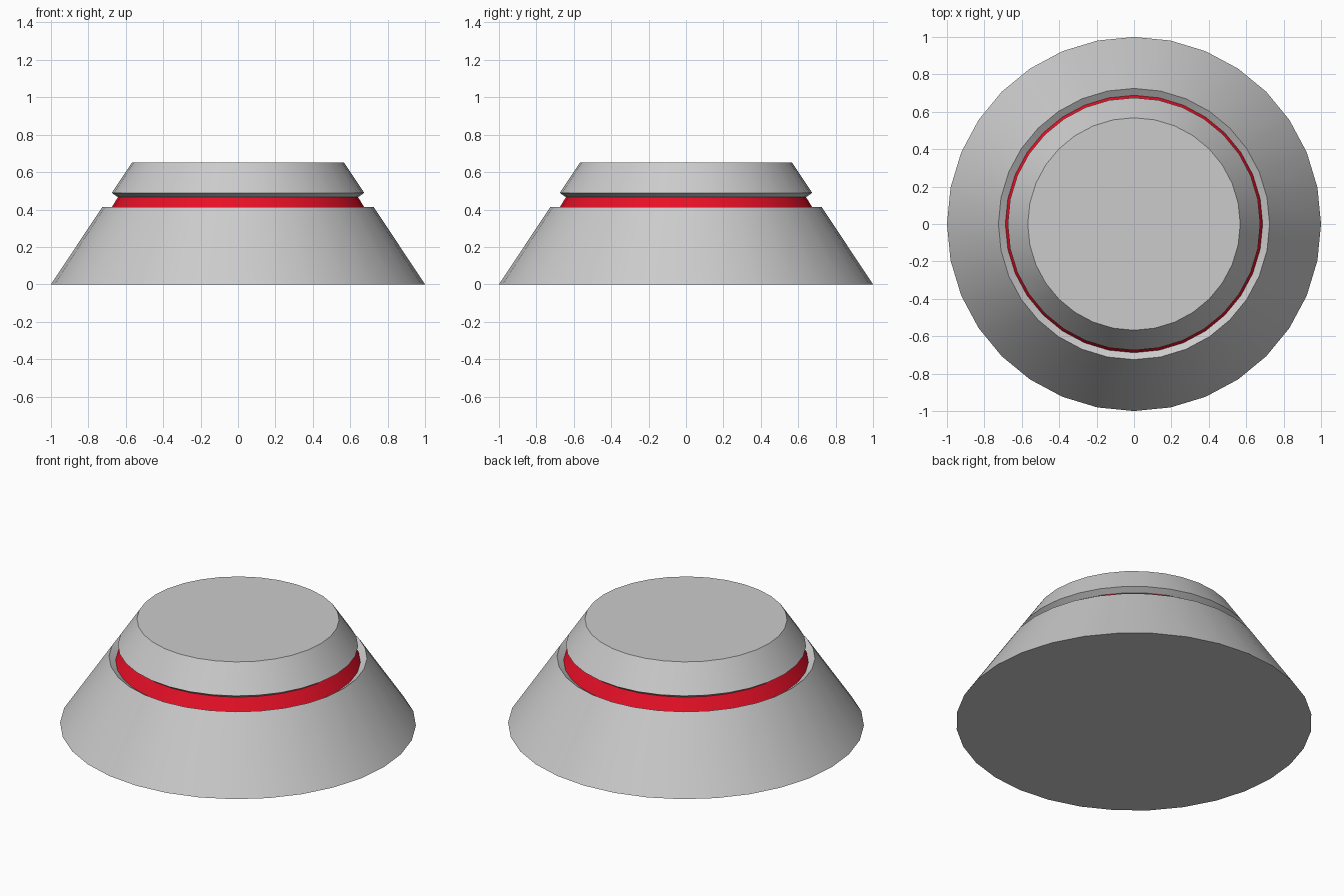
import bpy
import bmesh
from math import cos, sin, tau, radians

if "Cube" in bpy.data.objects:
    bpy.data.objects.remove(bpy.data.objects["Cube"])

SIDES = 32


def lathe(name, profile, cap_bottom=False, cap_top=False):
    """Turn a (radius, height) profile, listed bottom to top, around z."""
    bm = bmesh.new()
    rings = [[bm.verts.new((r * cos(tau * i / SIDES), r * sin(tau * i / SIDES), z))
              for i in range(SIDES)] for r, z in profile]
    for low, high in zip(rings, rings[1:]):
        for i in range(SIDES):
            j = (i + 1) % SIDES
            bm.faces.new((low[i], low[j], high[j], high[i]))
    if cap_bottom:
        bm.faces.new(rings[0][::-1])
    if cap_top:
        bm.faces.new(rings[-1])
    mesh = bpy.data.meshes.new(name)
    bm.to_mesh(mesh)
    bm.free()
    obj = bpy.data.objects.new(name, mesh)
    bpy.context.collection.objects.link(obj)
    bpy.ops.object.select_all(action='DESELECT')
    obj.select_set(True)
    bpy.context.view_layer.objects.active = obj
    bpy.ops.object.shade_smooth_by_angle(angle=radians(30))
    return obj


# Groove edges shared by neighbouring parts
groove_low = (0.688, 0.39)
groove_high = (0.642, 0.466)

# Wide lower cone with the inward-sloping lower wall of the groove
lathe("lower_body", [(1.0, 0.0), (0.725, 0.414), groove_low], cap_bottom=True)

# Recessed red band
band = lathe("recessed_band", [groove_low, groove_high])
red = bpy.data.materials.new("red")
red.diffuse_color = (0.8, 0.005, 0.02, 1.0)
red.use_nodes = True
red.node_tree.nodes["Principled BSDF"].inputs["Base Color"].default_value = red.diffuse_color
band.data.materials.append(red)

# Upper cone with its undercut lip and flat top
lathe("upper_cap", [groove_high, (0.675, 0.489), (0.568, 0.65)], cap_top=True)
